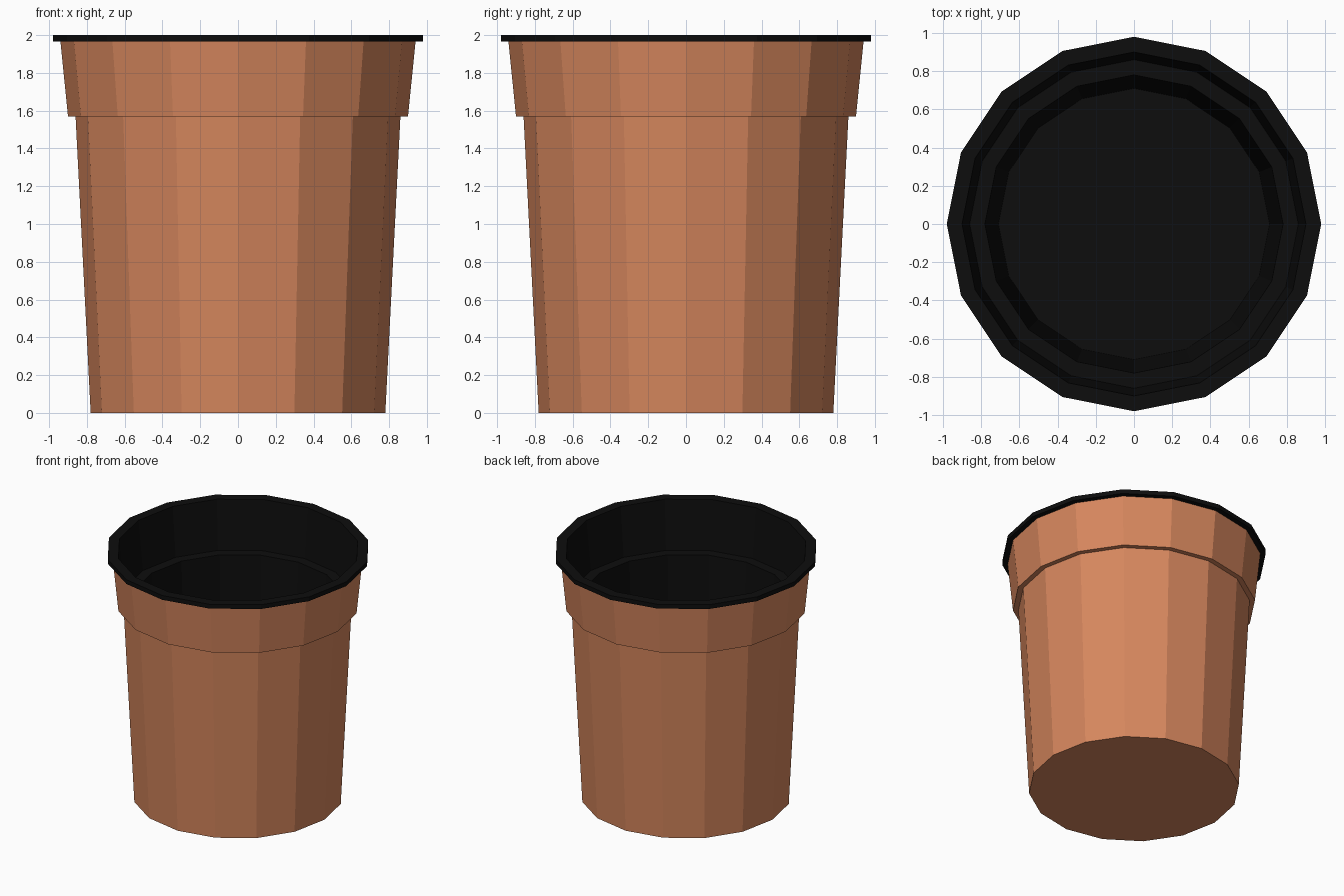
import bpy, bmesh
from math import cos, sin, tau

if "Cube" in bpy.data.objects:
    bpy.data.objects.remove(bpy.data.objects["Cube"])

SIDES = 16


def material(name, color):
    mat = bpy.data.materials.new(name)
    mat.diffuse_color = (*color, 1)
    mat.use_nodes = True
    mat.node_tree.nodes["Principled BSDF"].inputs["Base Color"].default_value = mat.diffuse_color
    return mat


def lathe(name, profile, mat, cap_start=False, cap_end=False):
    """Spin (radius, z) points around z into flat facets, optionally capping the ends."""
    bm = bmesh.new()
    rings = [[bm.verts.new((r * cos(tau * i / SIDES), r * sin(tau * i / SIDES), z))
              for i in range(SIDES)] for r, z in profile]
    for a, b in zip(rings, rings[1:]):
        for i in range(SIDES):
            j = (i + 1) % SIDES
            bm.faces.new((a[i], a[j], b[j], b[i]))
    if cap_start:
        bm.faces.new(rings[0][::-1])
    if cap_end:
        bm.faces.new(rings[-1])
    mesh = bpy.data.meshes.new(name)
    bm.to_mesh(mesh)
    bm.free()
    mesh.materials.append(mat)
    obj = bpy.data.objects.new(name, mesh)
    bpy.context.collection.objects.link(obj)
    return obj


terracotta = material("terracotta", (0.67, 0.24, 0.11))
black = material("black", (0.004, 0.004, 0.004))

# Outer shell: base, tapered body, step and flared collar
lathe("pot_shell", [(0.78, 0), (0.86, 1.57), (0.90, 1.57), (0.94, 1.965)],
      terracotta, cap_start=True)

# Black rim continuing into the inside wall, inner ledge and floor
lathe("rim_and_lining", [(0.94, 1.965), (0.98, 1.965), (0.98, 2.0), (0.90, 2.0),
                         (0.86, 1.6), (0.78, 1.6), (0.71, 0.08)],
      black, cap_end=True)
